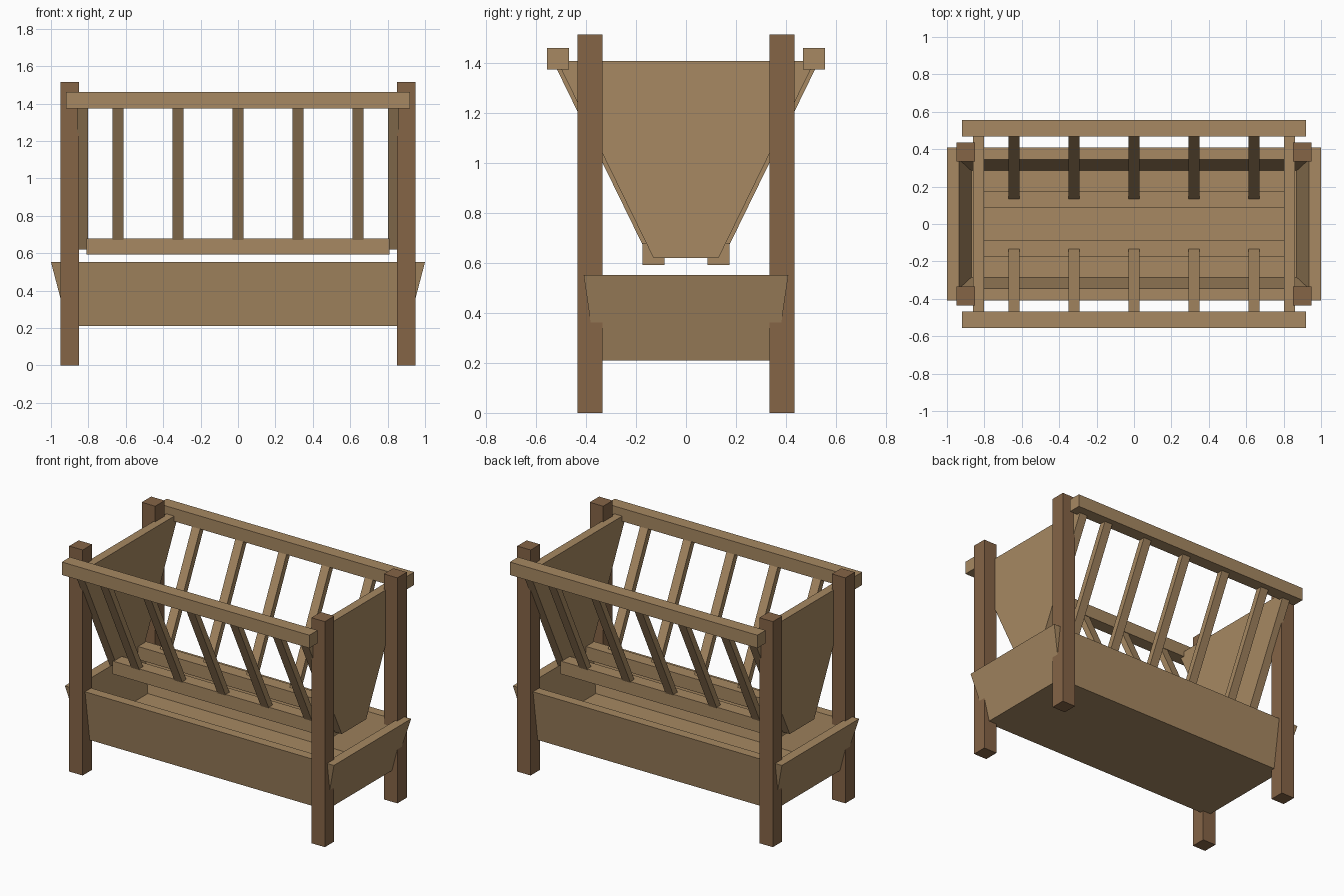
import bpy, bmesh

if "Cube" in bpy.data.objects:
    bpy.data.objects.remove(bpy.data.objects["Cube"])


def material(name, rgb):
    m = bpy.data.materials.new(name)
    m.diffuse_color = (*rgb, 1)
    m.use_nodes = True
    m.node_tree.nodes["Principled BSDF"].inputs["Base Color"].default_value = m.diffuse_color
    return m


TAN = material("light wood", (0.385, 0.248, 0.122))
BROWN = material("dark wood", (0.235, 0.128, 0.062))


def loft(name, rings, mat):
    """Closed solid through a series of equal-length point rings."""
    bm = bmesh.new()
    loops = [[bm.verts.new(p) for p in ring] for ring in rings]
    n = len(loops[0])
    for a, b in zip(loops, loops[1:]):
        for i in range(n):
            j = (i + 1) % n
            bm.faces.new((a[i], a[j], b[j], b[i]))
    bm.faces.new(loops[0][::-1])
    bm.faces.new(loops[-1])
    bmesh.ops.recalc_face_normals(bm, faces=bm.faces)
    mesh = bpy.data.meshes.new(name)
    bm.to_mesh(mesh)
    bm.free()
    mesh.materials.append(mat)
    obj = bpy.data.objects.new(name, mesh)
    bpy.context.collection.objects.link(obj)
    return obj


def rect(hx, hy, z, cx=0, cy=0):
    """Horizontal rectangle with half sizes hx, hy."""
    return [(cx + sx * hx, cy + sy * hy, z)
            for sx, sy in ((-1, -1), (1, -1), (1, 1), (-1, 1))]


# Corner posts
for sx in (-1, 1):
    for sy in (-1, 1):
        loft("corner_post", [rect(0.05, 0.05, z, sx * 0.9, sy * 0.385)
                             for z in (0, 1.515)], BROWN)

# Feed trough: flared outside, rim, sloped inside, floor
loft("trough", [rect(0.91, 0.36, 0.21), rect(1.0, 0.41, 0.553),
                rect(0.935, 0.345, 0.553), rect(0.87, 0.285, 0.27)], TAN)

# Tapered end panels of the hay rack
profile = [(-0.13, 0.62), (0.13, 0.62), (0.516, 1.41), (-0.516, 1.41)]
for s in (-1, 1):
    loft("end_panel", [[(s * x, y, z) for y, z in profile]
                       for x in (0.803, 0.862)], TAN)

# Rails and sloping slats on both sides
for s in (-1, 1):
    loft("top_rail", [rect(0.92, 0.0435, z, cy=s * 0.5125)
                      for z in (1.375, 1.462)], TAN)
    loft("bottom_rail", [rect(0.81, 0.0435, z, cy=s * 0.13)
                         for z in (0.593, 0.68)], TAN)
    for i in range(-2, 3):
        loft("slat", [rect(0.03, 0.022, z, i * 0.321, s * (0.148 + 0.488 * (z - 0.665)))
                      for z in (0.64, 1.42)], TAN)
